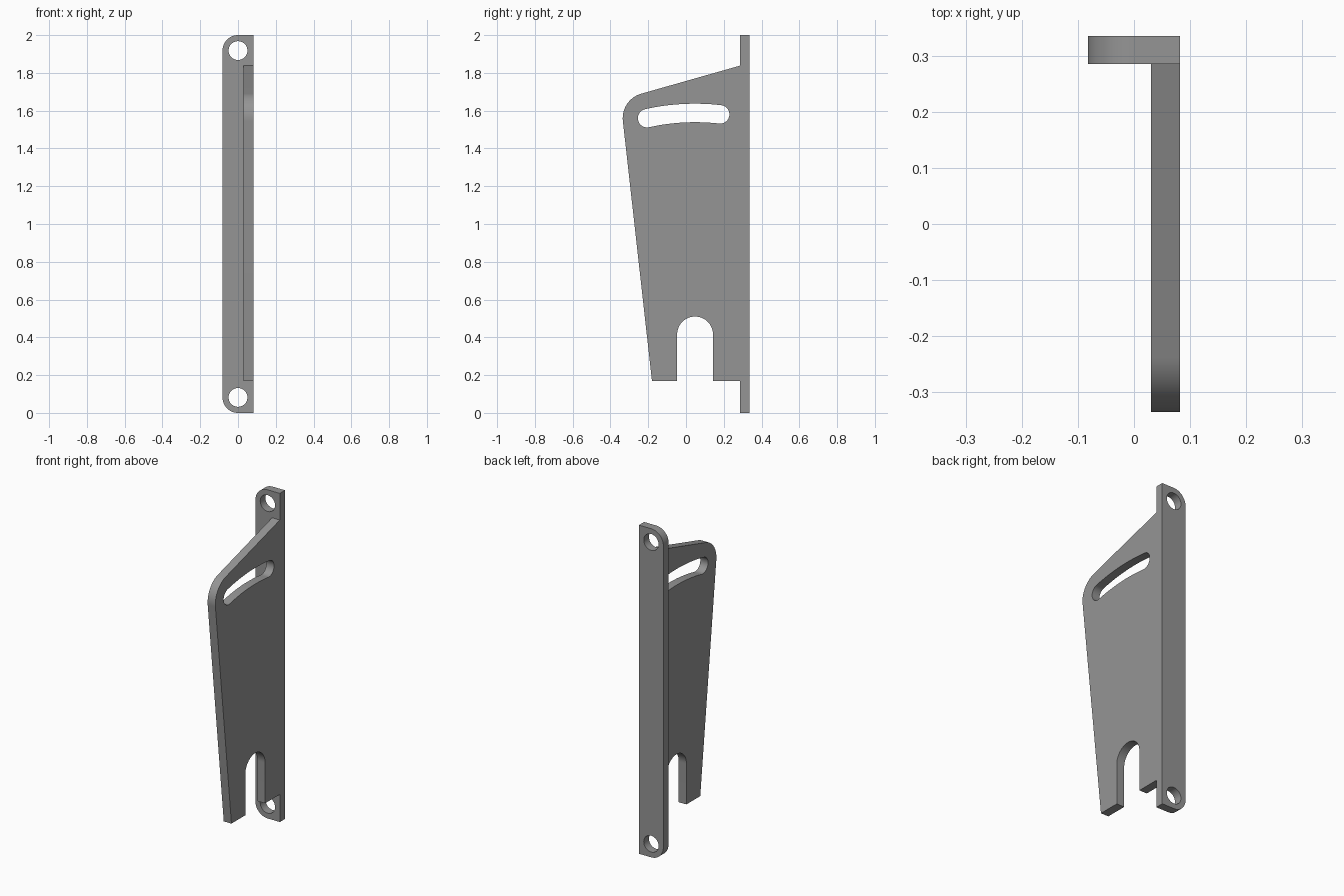
import bpy, bmesh, math
from mathutils import Vector

if "Cube" in bpy.data.objects:
    bpy.data.objects.remove(bpy.data.objects["Cube"])

metal = bpy.data.materials.new("grey metal")
metal.diffuse_color = (0.3, 0.3, 0.3, 1)
metal.use_nodes = True
metal.node_tree.nodes["Principled BSDF"].inputs["Base Color"].default_value = metal.diffuse_color


def arc(cx, cy, r, a0, a1, n=24):
    """Points along an arc, angles in degrees."""
    angles = [math.radians(a0 + (a1 - a0) * i / n) for i in range(n + 1)]
    return [(cx + r * math.cos(a), cy + r * math.sin(a)) for a in angles]


def plate(name, loops, place, direction):
    """Flat outline with holes, filled and extruded into a solid plate."""
    bm = bmesh.new()
    for loop in loops:
        vs = [bm.verts.new(place(u, v)) for u, v in loop]
        for a, b in zip(vs, vs[1:] + vs[:1]):
            bm.edges.new((a, b))
    bmesh.ops.triangle_fill(bm, edges=bm.edges[:], use_beauty=True)
    ext = bmesh.ops.extrude_face_region(bm, geom=bm.faces[:], use_keep_orig=True)
    moved = [g for g in ext["geom"] if isinstance(g, bmesh.types.BMVert)]
    bmesh.ops.translate(bm, verts=moved, vec=Vector(direction))
    bmesh.ops.recalc_face_normals(bm, faces=bm.faces[:])
    bmesh.ops.dissolve_limit(bm, angle_limit=0.001, verts=bm.verts[:], edges=bm.edges[:])
    mesh = bpy.data.meshes.new(name)
    bm.to_mesh(mesh)
    bm.free()
    mesh.materials.append(metal)
    obj = bpy.data.objects.new(name, mesh)
    bpy.context.collection.objects.link(obj)
    bpy.ops.object.select_all(action='DESELECT')
    obj.select_set(True)
    bpy.context.view_layer.objects.active = obj
    bpy.ops.object.shade_smooth_by_angle(angle=math.radians(30))
    return obj


# Mounting flange: upright strip, rounded on one side, two screw holes
W, R = 0.082, 0.082
flange = [(W, 0), (W, 2)] + arc(0, 2 - R, R, 90, 180) + arc(0, R, R, 180, 270)
holes = [arc(0, z, 0.05, 0, 360, 40)[:-1] for z in (R, 2 - R)]
plate("mounting_flange", [flange] + holes,
      lambda u, v: (u, 0.285, v), (0, 0.05, 0))

# Side plate: tapered web with a round-topped notch and a curved slot
BOTTOM, NY, NZ, NR = 0.168, 0.048, 0.415, 0.095
web = [(0.285, BOTTOM), (0.285, 1.838)]
web += arc(-0.2, 1.56, 0.135, 105.9, 186.3)
web += [(-0.18, BOTTOM), (NY - NR, BOTTOM)]
web += arc(NY, NZ, NR, 180, 0, 32) + [(NY + NR, BOTTOM)]

# Slot is concentric with the notch
SR, HALF, A0, A1 = 1.173, 0.049, 83.5, 102.5
ends = [(NY + SR * math.cos(math.radians(a)), NZ + SR * math.sin(math.radians(a)))
        for a in (A0, A1)]
slot = arc(NY, NZ, SR + HALF, A0, A1)
slot += arc(*ends[1], HALF, A1, A1 + 180, 16)[1:-1]
slot += arc(NY, NZ, SR - HALF, A1, A0)
slot += arc(*ends[0], HALF, A0 - 180, A0, 16)[1:-1]
plate("side_plate", [web, slot], lambda u, v: (0.03, u, v), (W - 0.03, 0, 0))
